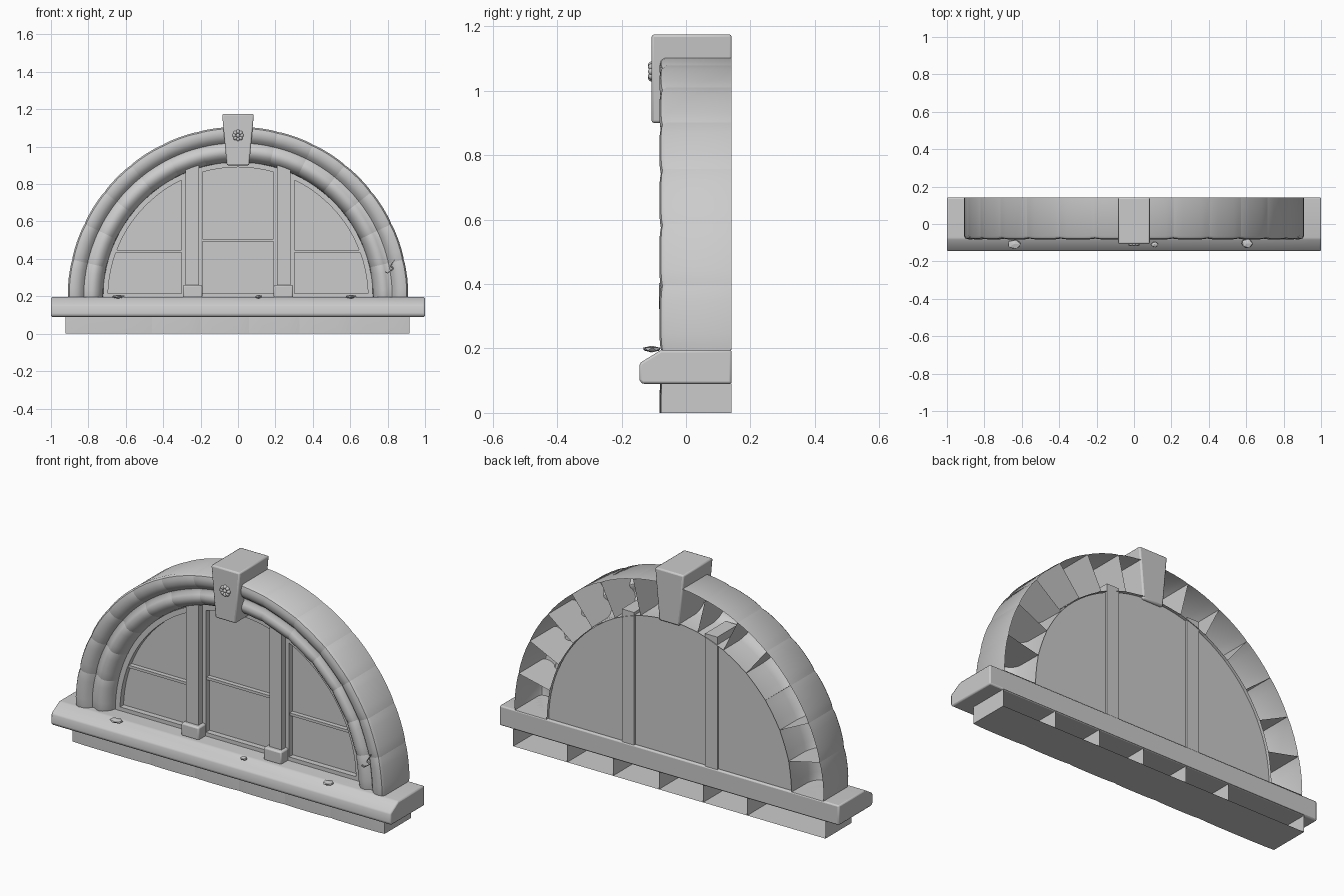
import bpy, bmesh, math, random
from mathutils import Vector

if "Cube" in bpy.data.objects:
    bpy.data.objects.remove(bpy.data.objects["Cube"])

random.seed(4)
stone = bpy.data.materials.new("pale_grey_stone")
stone.diffuse_color = (0.6, 0.6, 0.6, 1)
stone.use_nodes = True
stone.node_tree.nodes["Principled BSDF"].inputs["Base Color"].default_value = stone.diffuse_color
CZ = 0.195                      # springing height of the arch
BACK = .142                     # rear plane of the stonework


def finish(name, bm, smooth=None, bevel=0):
    bmesh.ops.recalc_face_normals(bm, faces=bm.faces)
    me = bpy.data.meshes.new(name)
    bm.to_mesh(me)
    bm.free()
    ob = bpy.data.objects.new(name, me)
    bpy.context.collection.objects.link(ob)
    me.materials.append(stone)
    if bevel:
        m = ob.modifiers.new("bevel", 'BEVEL')
        m.width, m.segments, m.limit_method = bevel, 2, 'ANGLE'
    if smooth:
        bpy.ops.object.select_all(action='DESELECT')
        bpy.context.view_layer.objects.active = ob
        ob.select_set(True)
        bpy.ops.object.shade_smooth_by_angle(angle=math.radians(smooth))
    return ob


def prism(bm, pts, vec):
    """Extrude a closed 3D polygon along a vector."""
    a = [bm.verts.new(p) for p in pts]
    b = [bm.verts.new(Vector(p) + Vector(vec)) for p in pts]
    bm.faces.new(a)
    bm.faces.new(b[::-1])
    for i in range(len(a)):
        j = (i + 1) % len(a)
        bm.faces.new((a[i], b[i], b[j], a[j]))


def box(bm, x0, x1, y0, y1, z0, z1):
    prism(bm, [(x0, y0, z0), (x1, y0, z0), (x1, y0, z1), (x0, y0, z1)], (0, y1 - y0, 0))


def loft(bm, rings):
    """Skin open sections with end walls, leaving the back open."""
    rows = [[bm.verts.new(p) for p in r] for r in rings]
    for a, b in zip(rows, rows[1:]):
        for i in range(len(a) - 1):
            bm.faces.new((a[i], a[i + 1], b[i + 1], b[i]))
    bm.faces.new(rows[0])
    bm.faces.new(rows[-1][::-1])


# Moulded arch stones: hollow shells of (radius, depth), pillowed along their length
profile = [(.911, BACK), (.911, -.066), (.903, -.078), (.885, -.083), (.86, -.08), (.84, -.068),
           (.825, -.05), (.812, -.05), (.798, -.06), (.78, -.066), (.76, -.06), (.742, -.045),
           (.73, -.025), (.722, 0), (.72, BACK)]
pillow = [(0, .005), (.1, .002), (.25, .0005), (.5, 0), (.75, .0005), (.9, .002), (1, .005)]
STEP = 12.75
bm = bmesh.new()
for side in (1, -1):
    for k in range(7):
        a0, a1 = k * STEP, min((k + 1) * STEP, 88)
        rings = []
        for t, d in pillow:
            a = math.radians(a0 + (a1 - a0) * t)
            ring = []
            for r, y in profile:
                rr = r - d * (r - .80) / .11 * .5
                yy = y + d if y < .1 else y
                ring.append((side * rr * math.cos(a), yy, CZ + rr * math.sin(a)))
            rings.append(ring)
        loft(bm, rings)
finish("arch_stones", bm, 40)

# Keystone with a small flower boss
bm = bmesh.new()
prism(bm, [(-.06, -.107, .9), (.06, -.107, .9), (.085, -.107, 1.175), (-.085, -.107, 1.175)],
      (0, .107 + BACK, 0))
finish("keystone", bm, 40, .008)

bm = bmesh.new()
for i in range(9):
    a = i * math.tau / 8
    r = .02 if i < 8 else 0
    res = bmesh.ops.create_uvsphere(bm, u_segments=8, v_segments=6, radius=.011)
    bmesh.ops.translate(bm, verts=res['verts'],
                        vec=(r * math.cos(a), -.107, 1.06 + r * math.sin(a)))
finish("keystone_flower", bm, 60)

# Sill with a sloping front edge
bm = bmesh.new()
prism(bm, [(-1, BACK, .09), (-1, BACK, .195), (-1, -.078, .195), (-1, -.14, .157),
           (-1, -.145, .148), (-1, -.145, .1), (-1, -.135, .09)], (2, 0, 0))
finish("sill", bm, 40, .008)

# Row of stones under the sill, open at the back
joints = [-.921, -.46, -.2, .06, .33, .6, .918]
section = [(BACK, .092), (-.081, .092), (-.082, .05), (-.082, 0), (BACK, 0)]
bm = bmesh.new()
for x0, x1 in zip(joints, joints[1:]):
    loft(bm, [[(x0 + (x1 - x0) * t, y + (d if y < 0 else 0), z) for y, z in section]
              for t, d in pillow])
finish("under_sill_stones", bm, 40)

# Mullions and their foot blocks
bm = bmesh.new()
feet = bmesh.new()
for s in (1, -1):
    box(bm, s * .245 - .036, s * .245 + .036, -.035, .138, .19, .9)
    box(feet, s * .243 - .052, s * .243 + .052, -.058, .06, .19, .26)
finish("mullions", bm)
finish("mullion_feet", feet, 40, .008)


def opening(x0, x1, r, zb, n=24):
    """Outline of a window light bounded by the arch of radius r."""
    top = []
    for i in range(n + 1):
        x = x1 + (x0 - x1) * (1 - math.cos(math.pi * i / n)) / 2
        top.append((x, CZ + math.sqrt(max(r * r - x * x, 0))))
    return [(x, max(z, zb)) for x, z in [(x0, zb), (x1, zb)] + top]


# Window glass: one half-round panel
GLASS, FRAME = .03, .0
bm = bmesh.new()
half = [(.718 * math.cos(math.pi * i / 48), GLASS, CZ + .718 * math.sin(math.pi * i / 48))
        for i in range(49)]
prism(bm, half, (0, .128 - GLASS, 0))
finish("window_panel", bm, 30)

# Thin frames round each light, and the glazing bars
bm = bmesh.new()
W = .02
for x0, x1, zbar in ((-.72, -.281, .44), (-.209, .209, .5), (.281, .72, .44)):
    xi0 = x0 + W if x0 > -.7 else -.694
    xi1 = x1 - W if x1 < .7 else .694
    outer = opening(x0, x1, .722, CZ)
    inner = opening(xi0, xi1, .695, CZ + W)
    loops = [[bm.verts.new((x, y, z)) for x, z in pts]
             for pts, y in ((outer, FRAME), (inner, FRAME), (inner, GLASS + .002))]
    for a, b in zip(loops, loops[1:]):
        for i in range(len(a)):
            j = (i + 1) % len(a)
            bm.faces.new((a[i], a[j], b[j], b[i]))
    reach = math.sqrt(.705 ** 2 - (zbar - CZ) ** 2)
    box(bm, max(x0, -reach), min(x1, reach), FRAME + .006, GLASS + .002, zbar - .007, zbar + .007)
bmesh.ops.remove_doubles(bm, verts=bm.verts, dist=.0002)
finish("window_frames", bm, 30)

# Stone chips lying on the sill
bm = bmesh.new()
for x, y, rx, ry in ((-.64, -.108, .043, .03), (.11, -.11, .022, .018), (.605, -.105, .036, .03)):
    res = bmesh.ops.create_icosphere(bm, subdivisions=1, radius=1)
    for v in res['verts']:
        k = random.uniform(.8, 1)
        v.co = (x + v.co.x * rx * k, y + v.co.y * ry * k, .198 + v.co.z * .01)
finish("sill_chips", bm)

# Thin zigzag crack on a lower right stone
bm = bmesh.new()
path = [(.84, .40), (.815, .36), (.835, .35), (.80, .325), (.785, .33)]
for (xa, za), (xb, zb) in zip(path, path[1:]):
    prism(bm, [(xa, -.084, za + .003), (xa, -.084, za - .003),
               (xb, -.084, zb - .003), (xb, -.084, zb + .003)], (0, .008, 0))
finish("stone_crack", bm)
